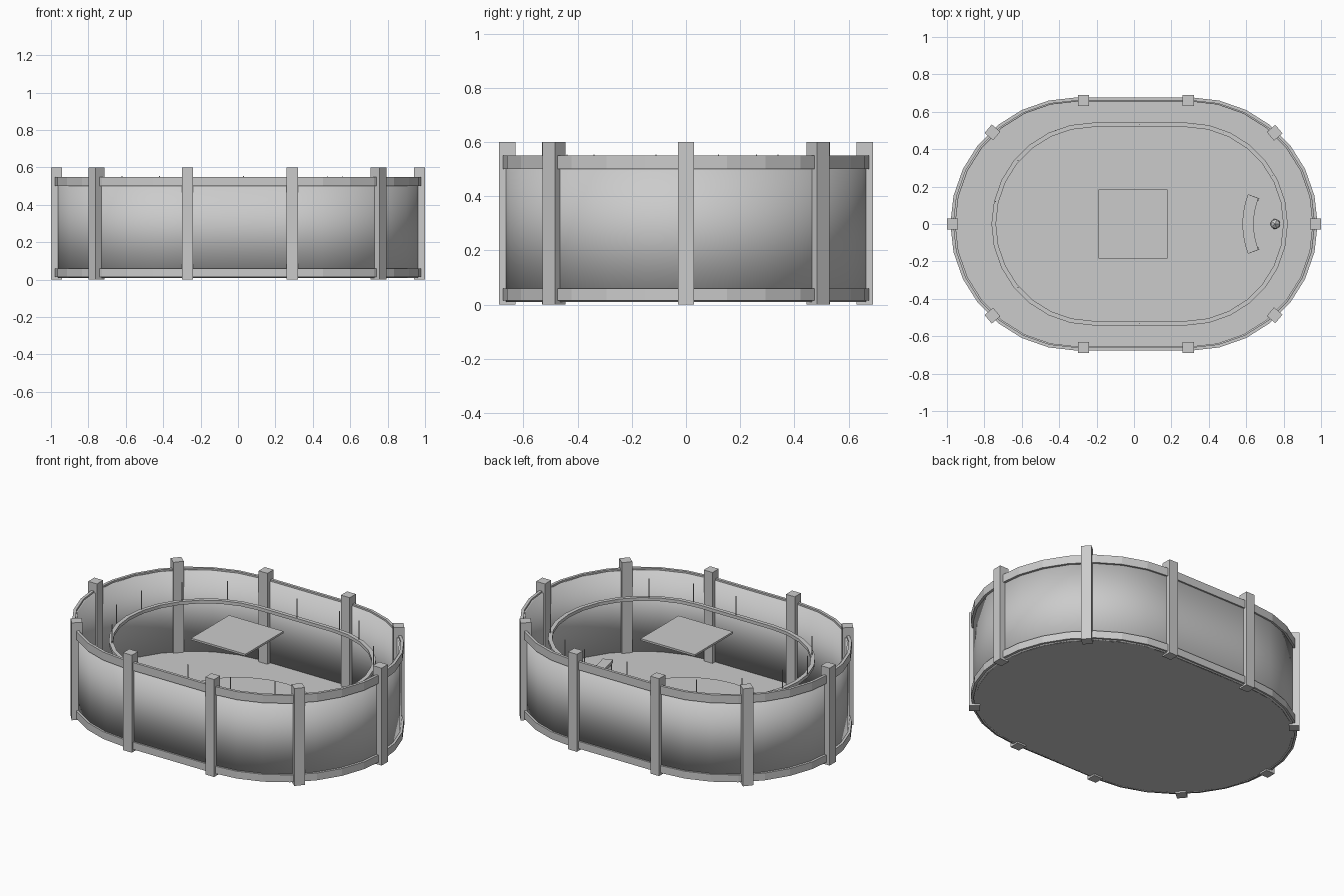
import bpy, bmesh
from math import pi, sin, cos, radians
from mathutils import Matrix, Vector

cube = bpy.data.objects.get("Cube")
if cube:
    bpy.data.objects.remove(cube)

grey = bpy.data.materials.new("plain grey")
grey.use_nodes = True
grey.diffuse_color = (0.6, 0.6, 0.6, 1)
grey.node_tree.nodes["Principled BSDF"].inputs["Base Color"].default_value = (0.6, 0.6, 0.6, 1)


def finish(name, bm, smooth=False):
    bmesh.ops.recalc_face_normals(bm, faces=bm.faces)
    for f in bm.faces:
        f.smooth = smooth
    mesh = bpy.data.meshes.new(name)
    bm.to_mesh(mesh)
    bm.free()
    mesh.materials.append(grey)
    obj = bpy.data.objects.new(name, mesh)
    bpy.context.collection.objects.link(obj)
    return obj


def oval(half, radius, cx=0, steps=14):
    """Outline of an oval with straight sides of length 2 * half."""
    pts = []
    for side, start in ((1, -pi / 2), (-1, pi / 2)):
        for i in range(steps + 1):
            a = start + pi * i / steps
            pts.append((cx + side * half + radius * cos(a), radius * sin(a)))
    return pts


def band(name, outer, inner, z0, z1, smooth=False):
    """Closed hoop between two outlines."""
    bm = bmesh.new()
    loops = [[bm.verts.new((x, y, z)) for x, y in pts]
             for pts, z in ((outer, z0), (outer, z1), (inner, z1), (inner, z0))]
    n = len(outer)
    for k in range(4):
        a, b = loops[k], loops[(k + 1) % 4]
        for i in range(n):
            j = (i + 1) % n
            bm.faces.new((a[i], a[j], b[j], b[i]))
    return finish(name, bm, smooth)


def prism(name, pts, z0, z1):
    bm = bmesh.new()
    base = bm.faces.new([bm.verts.new((x, y, z0)) for x, y in pts])
    top = bmesh.ops.extrude_face_region(bm, geom=[base])["geom"]
    bmesh.ops.translate(bm, vec=(0, 0, z1 - z0),
                        verts=[g for g in top if isinstance(g, bmesh.types.BMVert)])
    return finish(name, bm)


def box(name, centre, size, angle=0):
    bm = bmesh.new()
    bmesh.ops.create_cube(bm, size=1, matrix=Matrix.Translation(Vector(centre))
                          @ Matrix.Rotation(radians(angle), 4, 'Z')
                          @ Matrix.Diagonal((*size, 1)))
    return finish(name, bm)


def arc(cx, radius, spread, steps=8):
    """Curve that bulges towards -x."""
    return [(cx - radius * cos(t), radius * sin(t))
            for t in (spread * (2 * i / steps - 1) for i in range(steps + 1))]


# Shell: smooth wall, floor and the two hoops
band("wall", oval(0.3, 0.667), oval(0.3, 0.655), 0.01, 0.54, smooth=True)
prism("floor", oval(0.3, 0.66), 0.01, 0.04)
band("upper_hoop", oval(0.305, 0.677), oval(0.305, 0.66), 0.5, 0.55)
band("lower_hoop", oval(0.305, 0.677), oval(0.305, 0.66), 0.015, 0.06)

# Upright posts around the wall
posts = [(0.97, 0, 0), (-0.97, 0, 0)]
for s in (1, -1):
    posts += [(-0.27, s * 0.66, 0), (0.29, s * 0.66, 0),
              (0.752, s * 0.488, s * 40), (-0.757, s * 0.49, -s * 40)]
for i, (x, y, a) in enumerate(posts):
    box(f"post_{i + 1}", (x, y, 0.3), (0.06, 0.06, 0.6), a)

# Raised inner rail with thin pins
band("inner_rail", oval(0.25, 0.542, 0.03), oval(0.25, 0.518, 0.03), 0.42, 0.44)
pins = [(-0.75, -0.11), (-0.74, 0.12), (-0.62, 0.34), (-0.42, 0.5), (0.03, 0.53),
        (0.32, 0.53), (0.48, 0.49), (0.74, 0.26), (-0.62, -0.34), (0.56, -0.44),
        (0.03, -0.53), (0.32, -0.53)]
for i, (x, y) in enumerate(pins):
    box(f"rail_pin_{i + 1}", (x, y, 0.495), (0.004, 0.004, 0.12))

# Round floor pad and hovering square panel
circle = [(0.468 * cos(2 * pi * i / 32), 0.468 * sin(2 * pi * i / 32)) for i in range(32)]
prism("floor_pad", circle, 0.035, 0.048)
box("square_panel", (-0.005, 0, 0.52), (0.37, 0.37, 0.012))

# Curved bench with end legs, and a small stool beside it
prism("bench_seat", arc(1.02, 0.44, 0.37) + arc(1.02, 0.38, 0.37)[::-1], 0.13, 0.15)
for s, label in ((1, "left"), (-1, "right")):
    box(f"bench_leg_{label}", (0.64, s * 0.14, 0.085), (0.06, 0.015, 0.09), -s * 20)
bm = bmesh.new()
bmesh.ops.create_icosphere(bm, subdivisions=1, radius=0.03,
                           matrix=Matrix.Translation((0.755, 0, 0.068)))
finish("small_stool", bm)
